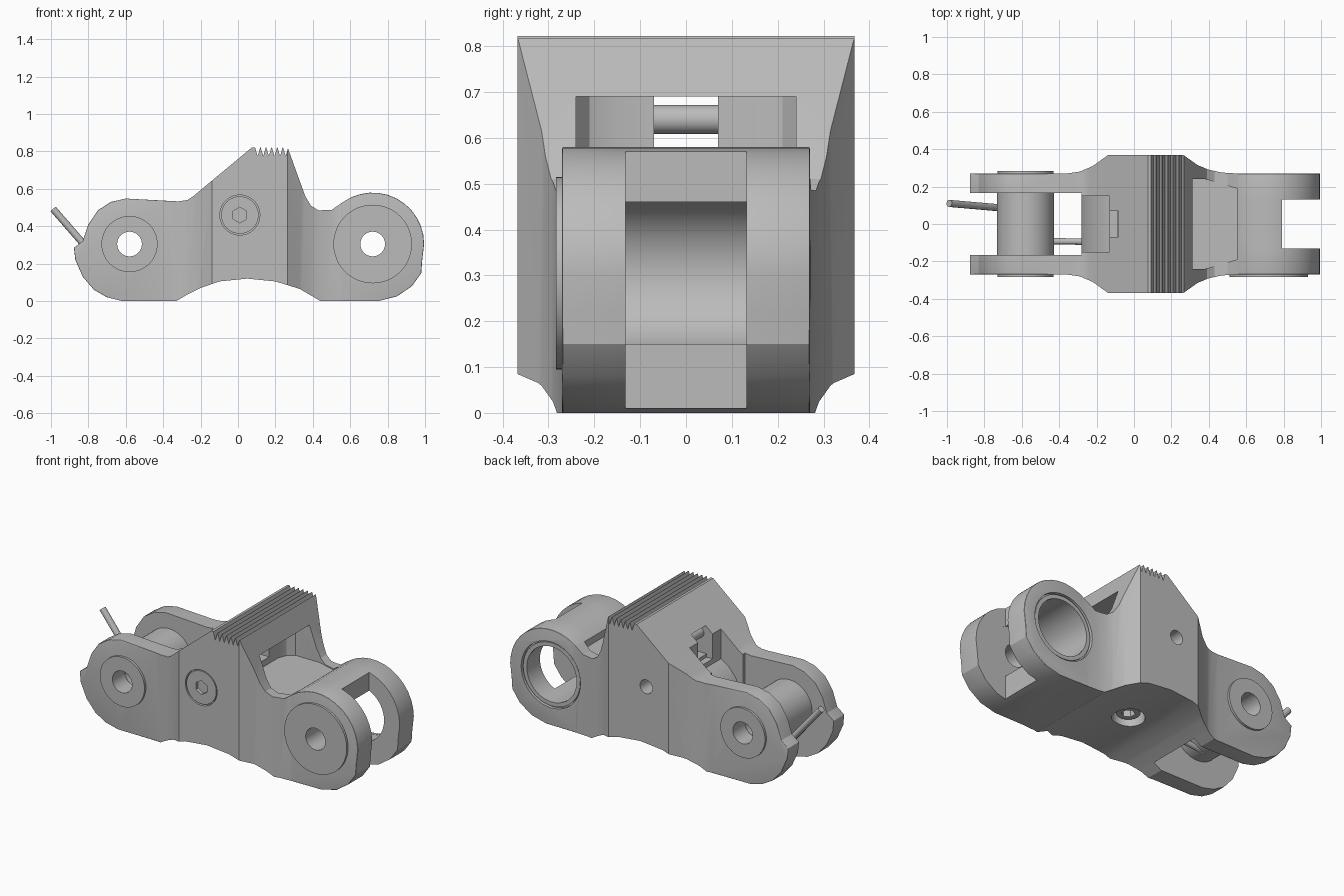
import bpy, bmesh, math
from mathutils import Vector

if "Cube" in bpy.data.objects:
    bpy.data.objects.remove(bpy.data.objects["Cube"])

steel = bpy.data.materials.new("plain grey steel")
steel.use_nodes = True
GREY = (0.5, 0.5, 0.5, 1)
steel.diffuse_color = GREY
steel.node_tree.nodes["Principled BSDF"].inputs["Base Color"].default_value = GREY


def finish(name, bm):
    bmesh.ops.recalc_face_normals(bm, faces=bm.faces)
    mesh = bpy.data.meshes.new(name)
    bm.to_mesh(mesh)
    bm.free()
    mesh.materials.append(steel)
    ob = bpy.data.objects.new(name, mesh)
    bpy.context.collection.objects.link(ob)
    return ob


def prism(name, pts, lo, hi, axis="y"):
    """Extrude an outline: (x, z) along y, or (x, y) along z."""
    bm = bmesh.new()
    place = (lambda a, b, d: (a, d, b)) if axis == "y" else (lambda a, b, d: (a, b, d))
    low = [bm.verts.new(place(a, b, lo)) for a, b in pts]
    high = [bm.verts.new(place(a, b, hi)) for a, b in pts]
    bm.faces.new(low)
    bm.faces.new(high)
    n = len(pts)
    for i in range(n):
        j = (i + 1) % n
        bm.faces.new((low[i], low[j], high[j], high[i]))
    return finish(name, bm)


def box(name, x, y, z):
    return prism(name, [(x[0], z[0]), (x[1], z[0]), (x[1], z[1]), (x[0], z[1])], *y)


def rod(name, a, b, r, sides=40, r2=None):
    """Cylinder or cone between two points."""
    a, b = Vector(a), Vector(b)
    bm = bmesh.new()
    bmesh.ops.create_cone(bm, cap_ends=True, segments=sides, radius1=r,
                          radius2=r if r2 is None else r2, depth=(b - a).length)
    turn = Vector((0, 0, 1)).rotation_difference(b - a).to_matrix()
    for v in bm.verts:
        v.co = turn @ v.co + (a + b) / 2
    return finish(name, bm)


def y_rod(name, x, z, lo, hi, r, sides=40):
    return rod(name, (x, lo, z), (x, hi, z), r, sides)


def combine(ob, cutters, op="DIFFERENCE"):
    for c in cutters:
        m = ob.modifiers.new("cut", "BOOLEAN")
        m.operation, m.solver, m.object = op, "EXACT", c
    bpy.context.view_layer.update()
    deps = bpy.context.evaluated_depsgraph_get()
    mesh = bpy.data.meshes.new_from_object(ob.evaluated_get(deps))
    ob.modifiers.clear()
    ob.data = mesh
    for c in cutters:
        bpy.data.objects.remove(c)
    return ob


def arc(cx, cz, r, a0, a1, n):
    angles = [math.radians(a0 + (a1 - a0) * i / n) for i in range(n + 1)]
    return [(cx + r * math.cos(t), cz + r * math.sin(t)) for t in angles]


PIN_X, HUB_X, AXLE_Z = -0.58, 0.72, 0.305

# Body: side outline intersected with plan outline
side = [(-0.62, 0), (-0.33, 0), (-0.27, 0.035), (-0.2, 0.07), (-0.1, 0.105), (0.05, 0.12),
        (0.2, 0.105), (0.33, 0.065), (0.39, 0.03), (0.44, 0), (0.75, 0), (0.85, 0.025),
        (0.93, 0.08), (0.98, 0.15), (0.985, 0.22)]
side += arc(HUB_X, AXLE_Z, 0.275, 0, 125, 12)
side += [(0.5, 0.487), (0.43, 0.485), (0.39, 0.51), (0.36, 0.56), (0.265, 0.822),
         (0.075, 0.822), (-0.24, 0.56), (-0.27, 0.54), (-0.32, 0.533), (-0.6, 0.548),
         (-0.68, 0.53), (-0.75, 0.485), (-0.8, 0.41), (-0.83, 0.32), (-0.877, 0.285),
         (-0.87, 0.22), (-0.83, 0.13), (-0.77, 0.06), (-0.7, 0.02)]
plan = [(-0.95, 0.27), (-0.36, 0.27), (-0.29, 0.28), (-0.22, 0.31), (-0.14, 0.368),
        (0.265, 0.368), (0.34, 0.315), (0.4, 0.29), (0.47, 0.275), (0.55, 0.27), (1.05, 0.27)]
plan += [(x, -y) for x, y in reversed(plan)]
body = prism("link_body", side, -0.5, 0.5)
combine(body, [prism("plan_cutter", plan, -0.2, 1, "z")], "INTERSECT")

# Rounded outer rims of the four arms
bm = bmesh.new()
bm.from_mesh(body.data)
rims = [e for e in bm.edges if len(e.link_faces) == 2 and e.calc_face_angle(0) > 0.6
        and all(abs(abs(v.co.y) - 0.27) < 0.003 for v in e.verts)
        and not -0.36 < sum(v.co.x for v in e.verts) / 2 < 0.55]
bmesh.ops.bevel(bm, geom=rims, offset=0.03, segments=3, profile=0.5, affect="EDGES",
                clamp_overlap=True)
bm.to_mesh(body.data)
bm.free()

# Grooves along the top, forks, pockets and bores
teeth = [(0.09, 0.9)]
for i in range(6):
    teeth += [(0.09 + 0.03 * i, 0.826), (0.105 + 0.03 * i, 0.775)]
teeth += [(0.27, 0.826), (0.27, 0.9)]
scoop = [(-0.3, 0.9), (-0.3, 0.2), (-0.27, 0.3), (-0.23, 0.38), (-0.18, 0.44), (-0.13, 0.47),
         (-0.13, 0.9)]
recess = [(0.16, 0.16), (0.18, 0.21), (0.22, 0.24), (0.38, 0.24), (0.55, 0.19)]
recess += [(x, -y) for x, y in reversed(recess)]
notch = [(-0.07, 0.515), (0.07, 0.515), (0.135, 0.58), (0.135, 0.7), (-0.135, 0.7), (-0.135, 0.58)]
hub_notch = prism("hub_notch", notch, 0, 0.35)
for v in hub_notch.data.vertices:
    x, y, z = v.co
    v.co = (0.5 + y, x, z)
combine(body, [
    prism("teeth_cutter", teeth, -0.5, 0.5),
    box("left_slot", (-1.1, -0.28), (-0.167, 0.167), (-0.1, 0.9)),
    prism("left_scoop", scoop, -0.15, 0.15),
    prism("right_recess", recess, 0.48, 0.69, "z"),
    box("window", (-0.2, 0.25), (-0.07, 0.07), (0.52, 0.69)),
    box("window_notch", (-0.2, -0.09), (-0.07, 0.07), (0.5, 0.9)),
    hub_notch,
    box("right_slot", (0.79, 1.1), (-0.132, 0.132), (-0.1, 0.9)),
    y_rod("hub_bore", HUB_X, AXLE_Z, -0.134, 0.5, 0.17, 48),
    y_rod("hub_counterbore", HUB_X, AXLE_Z, 0.25, 0.5, 0.2, 48),
    y_rod("hub_front_hole", HUB_X, AXLE_Z, -0.5, 0, 0.067),
    y_rod("pin_hole", PIN_X, AXLE_Z, -0.5, 0.5, 0.067),
    y_rod("screw_back_hole", 0.01, 0.46, 0.25, 0.5, 0.042),
    y_rod("screw_front_seat", 0.01, 0.46, -0.5, -0.345, 0.107),
    rod("lube_hole", (0.72, 0, 0.085), (0.85, 0, 0.085), 0.05, 20),
    rod("underside_hole", (0.04, 0, 0), (0.04, 0, 0.19), 0.09),
])


def ring(name, x, z, lo, hi, r, hole, sides=40):
    ob = y_rod(name, x, z, lo, hi, r, 48)
    return combine(ob, [y_rod("bore_cutter", x, z, lo - 0.1, hi + 0.1, hole, sides)])


# Roller, bushing faces and hub cap
ring("roller", PIN_X, AXLE_Z, -0.166, 0.166, 0.152, 0.066)
ring("front_pin_flange", PIN_X, AXLE_Z, -0.284, -0.255, 0.15, 0.066)
ring("back_pin_flange", PIN_X, AXLE_Z, 0.255, 0.284, 0.15, 0.066)
ring("hub_cap", HUB_X, AXLE_Z, -0.284, -0.255, 0.21, 0.066)
ring("hub_liner", HUB_X, AXLE_Z, 0.245, 0.262, 0.192, 0.168)

# Socket screws
front_screw = y_rod("front_screw", 0.01, 0.46, -0.366, -0.33, 0.1)
combine(front_screw, [y_rod("hex_cutter", 0.01, 0.46, -0.5, -0.342, 0.042, 6)])
under_screw = rod("underside_screw", (0.04, 0, 0.14), (0.04, 0, 0.2), 0.065)
combine(under_screw, [rod("hex_cutter", (0.04, 0, 0), (0.04, 0, 0.18), 0.038, 6)])

# Spring legs and the bar inside the window
rod("spring_lever", (-0.988, 0.11, 0.492), (-0.7, 0.085, 0.16), 0.019, 12)
rod("spring_inner_leg", (-0.56, -0.09, 0.17), (-0.25, -0.095, 0.2), 0.017, 12)
y_rod("window_bar", -0.04, 0.64, -0.08, 0.08, 0.032, 20)

# Smooth curved faces, keep edges crisp
for ob in bpy.data.objects:
    if ob.type == "MESH" and steel.name in ob.data.materials:
        bpy.ops.object.select_all(action="DESELECT")
        ob.select_set(True)
        bpy.context.view_layer.objects.active = ob
        bpy.ops.object.shade_smooth_by_angle(angle=math.radians(26))
